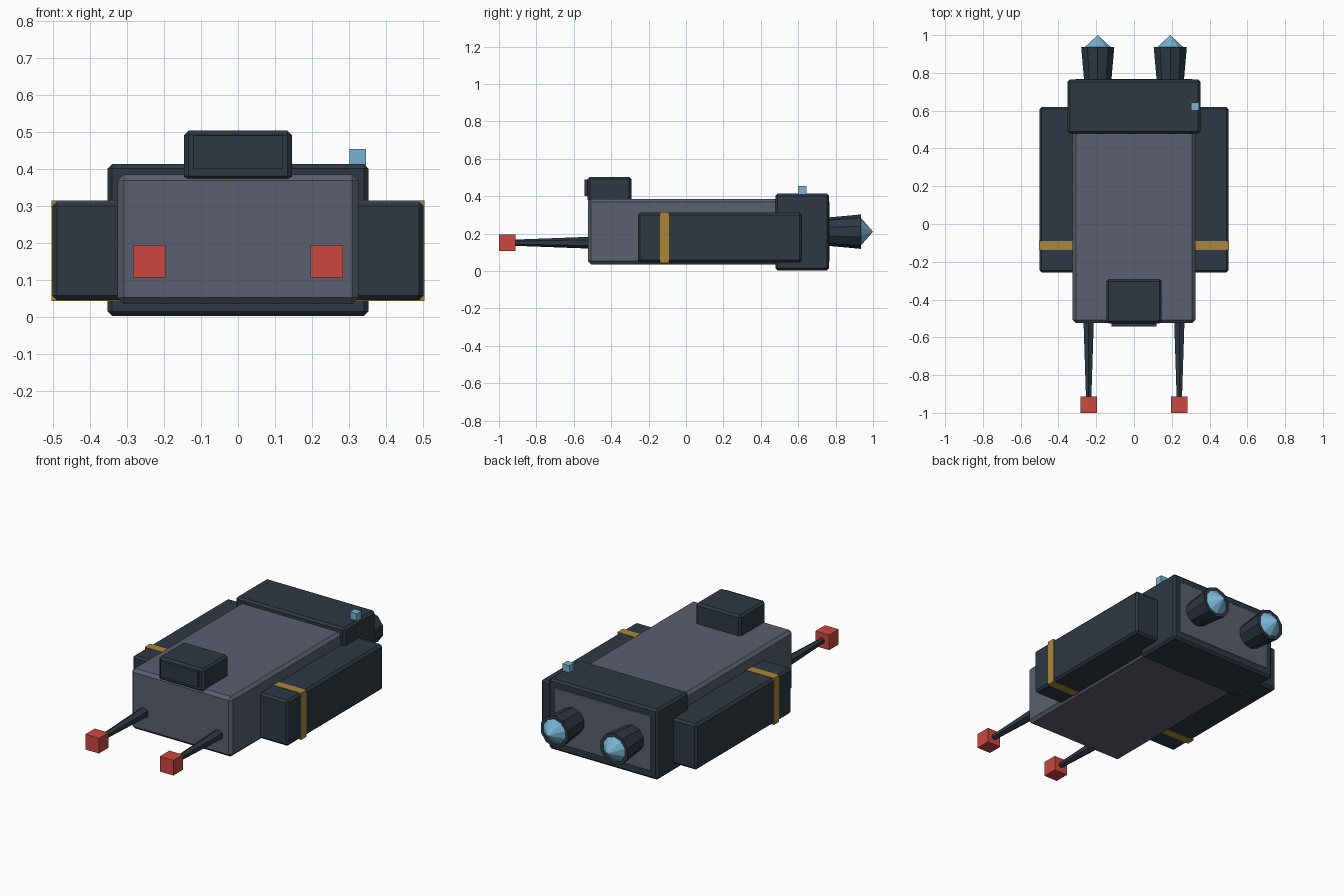
import bpy, bmesh, math
from mathutils import Matrix

if "Cube" in bpy.data.objects:
    bpy.data.objects.remove(bpy.data.objects["Cube"])


def material(name, hex_code):
    m = bpy.data.materials.new(name)
    srgb = [int(hex_code[i:i + 2], 16) / 255 for i in (0, 2, 4)]
    lin = [c / 12.92 if c <= 0.04045 else ((c + 0.055) / 1.055) ** 2.4 for c in srgb]
    m.diffuse_color = (*lin, 1)
    m.use_nodes = True
    m.node_tree.nodes["Principled BSDF"].inputs["Base Color"].default_value = m.diffuse_color
    return m


NAVY = material("dark navy", "2e3844")
GREY = material("slate grey", "5b5f6f")
RED = material("signal red", "cc4842")
GOLD = material("gold", "ab873a")
BLUE = material("glow blue", "78b3d2")


def finish(bm, name, mat):
    bmesh.ops.recalc_face_normals(bm, faces=bm.faces)
    me = bpy.data.meshes.new(name)
    bm.to_mesh(me)
    bm.free()
    me.materials.append(mat)
    ob = bpy.data.objects.new(name, me)
    bpy.context.collection.objects.link(ob)
    return ob


def box(name, lo, hi, mat, bevel=0.0):
    """Box between two corners, with optional chamfered edges."""
    bm = bmesh.new()
    bmesh.ops.create_cube(bm, size=1)
    for v in bm.verts:
        v.co = [(a + b) / 2 + c * (b - a) for a, b, c in zip(lo, hi, v.co)]
    if bevel:
        bmesh.ops.bevel(bm, geom=bm.edges[:], offset=bevel, segments=1,
                        affect='EDGES', profile=0.5)
    return finish(bm, name, mat)


def cone_y(name, x, z, y0, y1, r0, r1, sides, mat):
    """Tapered prism along y; r0 at y0, r1 at y1, one corner pointing up."""
    bm = bmesh.new()
    bmesh.ops.create_cone(bm, cap_ends=True, segments=sides, radius1=r0,
                          radius2=r1, depth=y1 - y0)
    bmesh.ops.remove_doubles(bm, verts=bm.verts, dist=1e-5)
    top = max(bm.verts, key=lambda v: v.co.xy.length).co
    spin = Matrix.Rotation(math.pi / 2 - math.atan2(top.y, top.x), 4, 'Z')
    place = Matrix.Translation((x, (y0 + y1) / 2, z)) @ Matrix.Rotation(-math.pi / 2, 4, 'X')
    bm.transform(place @ spin)
    return finish(bm, name, mat)


# Hull (its end shows as the grey panel at the back) and rear engine block
box("hull", (-0.325, -0.525, 0.035), (0.325, 0.767, 0.385), GREY, 0.017)
box("engine_block", (-0.352, 0.478, 0.003), (0.352, 0.765, 0.413), NAVY, 0.012)

# Cabin with window plate
box("cabin", (-0.146, -0.526, 0.368), (0.146, -0.292, 0.503), NAVY, 0.012)
box("cabin_window", (-0.12, -0.542, 0.40), (0.12, -0.52, 0.49), NAVY)

# Beacon on the rear block
box("beacon", (0.301, 0.6, 0.408), (0.345, 0.644, 0.453), BLUE)

for side, s in (("left", -1), ("right", 1)):
    # Side pods and their gold bands
    xs = sorted((s * 0.27, s * 0.501))
    box(side + "_pod", (xs[0], -0.257, 0.046), (xs[1], 0.62, 0.312), NAVY, 0.012)
    xs = sorted((s * 0.28, s * 0.504))
    box(side + "_pod_band", (xs[0], -0.138, 0.043), (xs[1], -0.09, 0.315), GOLD)

    # Front prongs with red tips
    x = s * 0.24
    cone_y(side + "_prong", x, 0.151, -0.93, -0.5, 0.016, 0.032, 6, NAVY)
    box(side + "_prong_tip", (x - 0.044, -1.0, 0.106), (x + 0.044, -0.912, 0.194), RED)

    # Engine nozzles and glowing cones
    x = s * 0.192
    cone_y(side + "_nozzle", x, 0.21, 0.74, 0.936, 0.074, 0.092, 10, NAVY)
    cone_y(side + "_engine_glow", x, 0.21, 0.93, 1.0, 0.08, 0.0, 10, BLUE)
